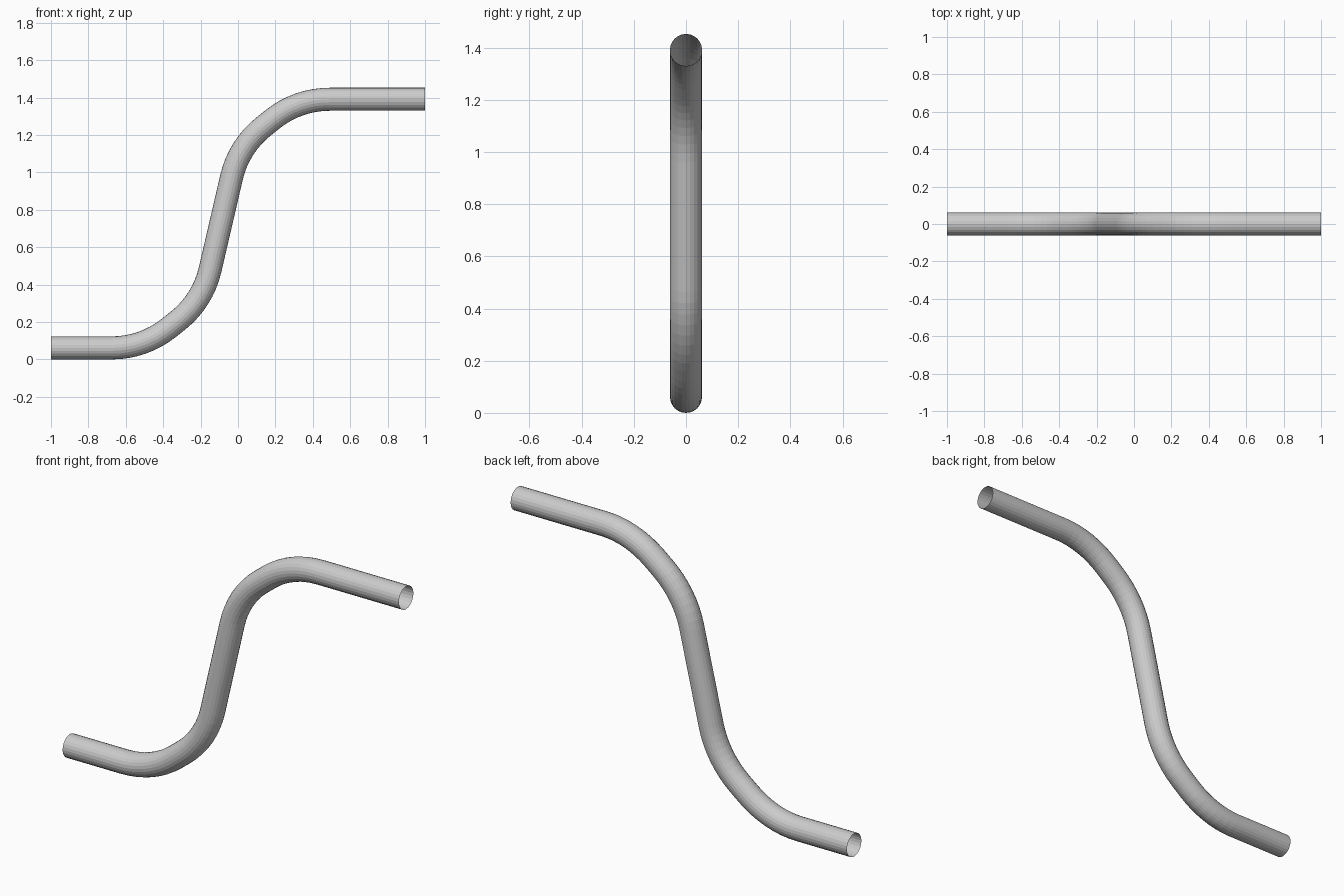
import bpy, bmesh, math
from mathutils import Vector

if "Cube" in bpy.data.objects:
    bpy.data.objects.remove(bpy.data.objects["Cube"])

R, SIDES, STEPS, TRIM = 0.0615, 24, 8, 0.17
corners = [Vector(c) for c in ((-1, 0.0615), (-0.505, 0.0615), (-0.188, 0.313),
                               (0.004, 1.14), (0.32, 1.391), (1, 1.391))]

# centre line with circular bends at the inner corners
path = [(corners[0], 0.0)]
for a, b, c in zip(corners, corners[1:], corners[2:]):
    d0, d1 = (b - a).normalized(), (c - b).normalized()
    a0, a1 = math.atan2(d0.y, d0.x), math.atan2(d1.y, d1.x)
    turn = a1 - a0
    rad = TRIM / math.tan(turn / 2)
    start = b - d0 * TRIM
    centre = start + Vector((-d0.y, d0.x)) * rad
    for i in range(STEPS + 1):
        t = a0 + turn * i / STEPS
        path.append((centre + Vector((math.sin(t), -math.cos(t))) * rad, t))
path.append((corners[-1], 0.0))

# open tube swept along the centre line
bm = bmesh.new()
rings = []
for p, t in path:
    ring = []
    for k in range(SIDES):
        u = 2 * math.pi * k / SIDES
        n = R * math.cos(u)
        ring.append(bm.verts.new((p.x - math.sin(t) * n, R * math.sin(u), p.y + math.cos(t) * n)))
    rings.append(ring)
for r0, r1 in zip(rings, rings[1:]):
    for k in range(SIDES):
        j = (k + 1) % SIDES
        bm.faces.new((r0[k], r0[j], r1[j], r1[k]))
bmesh.ops.recalc_face_normals(bm, faces=bm.faces)
mesh = bpy.data.meshes.new("bent_pipe")
bm.to_mesh(mesh)
bm.free()
bpy.context.collection.objects.link(bpy.data.objects.new("bent_pipe", mesh))
